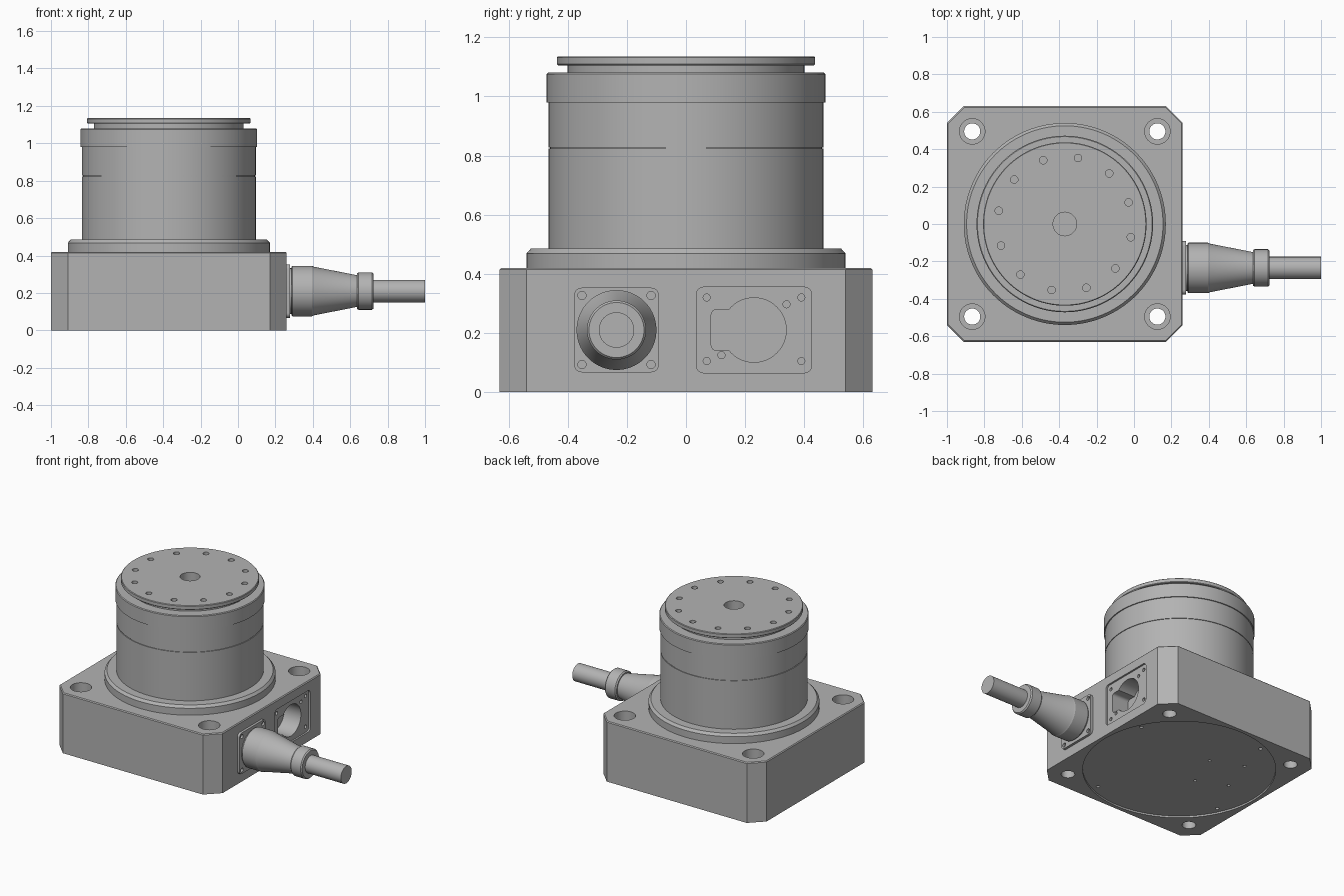
import bpy, bmesh
from math import pi, sin, cos, radians
from mathutils import Matrix, Vector

if "Cube" in bpy.data.objects:
    bpy.data.objects.remove(bpy.data.objects["Cube"], do_unlink=True)

GREY = (0.45, 0.45, 0.45, 1)
metal = bpy.data.materials.new("machined_grey")
metal.use_nodes = True
metal.diffuse_color = GREY
metal.node_tree.nodes["Principled BSDF"].inputs["Base Color"].default_value = GREY

CX = -0.37          # motor axis
SIDE = 0.26         # x of the connector face
ALONG_X = Matrix.Rotation(pi / 2, 4, 'Y')


def finish(name, bm):
    bmesh.ops.recalc_face_normals(bm, faces=bm.faces)
    mesh = bpy.data.meshes.new(name)
    bm.to_mesh(mesh)
    bm.free()
    mesh.materials.append(metal)
    ob = bpy.data.objects.new(name, mesh)
    bpy.context.collection.objects.link(ob)
    return ob


def lathe(name, profile, place, steps=96):
    """Turn an (r, z) profile about z, then move it into place."""
    bm = bmesh.new()
    verts = [bm.verts.new((r, 0, z)) for r, z in profile]
    edges = [bm.edges.new(pair) for pair in zip(verts, verts[1:])]
    bmesh.ops.spin(bm, geom=verts + edges, cent=(0, 0, 0), axis=(0, 0, 1),
                   angle=2 * pi, steps=steps)
    bmesh.ops.remove_doubles(bm, verts=bm.verts, dist=1e-5)
    bmesh.ops.transform(bm, matrix=place, verts=bm.verts)
    return finish(name, bm)


def rod(r, a, b, place, steps=24):
    return lathe("cutter", [(0, a), (r, a), (r, b), (0, b)], place, steps)


def block(name, low, high, axis, corner, segments=1, top=0):
    """Box with its edges along one axis cut or rounded."""
    bm = bmesh.new()
    low, high = Vector(low), Vector(high)
    bmesh.ops.create_cube(bm, size=1)
    for v in bm.verts:
        v.co = Vector(((low[i] + high[i]) / 2 + v.co[i] * (high[i] - low[i])) for i in range(3))
    along = [e for e in bm.edges
             if abs(e.verts[0].co[axis] - e.verts[1].co[axis]) > 1e-4]
    bmesh.ops.bevel(bm, geom=along, offset=corner, segments=segments,
                    profile=0.5, affect='EDGES')
    if top:
        rim = [e for e in bm.edges if all(v.co.z > high.z - 1e-4 for v in e.verts)]
        bmesh.ops.bevel(bm, geom=rim, offset=top, segments=1, affect='EDGES')
    return finish(name, bm)


def cut(target, cutter):
    mod = target.modifiers.new("cut", 'BOOLEAN')
    mod.operation, mod.solver, mod.object = 'DIFFERENCE', 'EXACT', cutter
    cutter.hide_render = True
    bpy.context.view_layer.objects.active = target
    bpy.ops.object.modifier_apply(modifier=mod.name)
    bpy.data.objects.remove(cutter, do_unlink=True)


def smooth(ob):
    bpy.ops.object.select_all(action='DESELECT')
    ob.select_set(True)
    bpy.context.view_layer.objects.active = ob
    bpy.ops.object.shade_smooth_by_angle(angle=radians(25))


def at(x, y, z=0):
    return Matrix.Translation((x, y, z))


def on_side(y, z):
    return at(SIDE, y, z) @ ALONG_X


# Square base with cut corners
base = block("base", (-1, -0.63, 0), (SIDE, 0.63, 0.42), 2, 0.09, top=0.006)

# Counterbored mounting holes
for sx in (-1, 1):
    for sy in (-1, 1):
        spot = at(CX + sx * 0.495, sy * 0.495)
        cut(base, lathe("cutter", [(0, -0.1), (0.043, -0.1), (0.043, 0.2), (0.068, 0.2),
                                   (0.068, 0.5), (0, 0.5)], spot, 40))

# Shallow round recess underneath with small holes
cut(base, rod(0.605, -0.1, 0.012, at(CX, 0), 96))
for k in range(4):
    a = radians(25 + 90 * k)
    cut(base, rod(0.012, -0.05, 0.06, at(CX + 0.562 * cos(a), 0.562 * sin(a)), 16))
for x, y in ((-0.09, 0.19), (-0.18, -0.06), (-0.3, 0.28), (-0.38, 0.03)):
    cut(base, rod(0.01, -0.05, 0.06, at(CX + x, y), 16))

# Socket: sunken plate, keyhole cavity and screw holes
cut(base, block("cutter", (SIDE - 0.012, 0.035, 0.065), (SIDE + 0.1, 0.425, 0.355), 0, 0.025, 5))
cut(base, rod(0.109, -0.14, 0.1, on_side(0.23, 0.21), 48))
cut(base, block("cutter", (SIDE - 0.14, 0.085, 0.14), (SIDE + 0.1, 0.2, 0.28), 0, 0.02, 4))
for y, z in ((0.07, 0.105), (0.07, 0.32), (0.39, 0.105), (0.39, 0.32), (0.34, 0.297), (0.12, 0.125)):
    cut(base, rod(0.012, -0.06, 0.1, on_side(y, z), 16))
smooth(base)

# Motor body: flange, barrel with groove, upper ring, neck and output disc
body = lathe("motor_body", [
    (0, 0.4), (0.54, 0.4), (0.54, 0.468), (0.525, 0.485), (0.465, 0.485),
    (0.465, 0.823), (0.46, 0.823), (0.46, 0.828), (0.465, 0.828),
    (0.465, 0.98), (0.472, 0.98), (0.472, 1.075), (0.467, 1.08), (0.4, 1.08),
    (0.4, 1.105), (0.433, 1.105), (0.437, 1.109), (0.437, 1.131),
    (0.433, 1.135), (0, 1.135)], at(CX, 0), 128)
cut(body, rod(0.063, 0.88, 1.3, at(CX, 0), 48))
for k in range(12):
    a = radians(18.7 + 30 * k)
    cut(body, rod(0.02, 1.06, 1.3, at(CX + 0.36 * cos(a), 0.36 * sin(a)), 20))
smooth(body)

# Connector plate with four screw holes
CY, CZ = -0.235, 0.21
plate = block("connector_plate", (SIDE - 0.01, CY - 0.143, CZ - 0.143),
              (SIDE + 0.017, CY + 0.143, CZ + 0.143), 0, 0.025, 5)
for sy in (-1, 1):
    for sz in (-1, 1):
        cut(plate, rod(0.014, 0.002, 0.1, on_side(CY + sy * 0.117, CZ + sz * 0.117), 20))
smooth(plate)

# Plug, tapered strain relief and collar
plug = lathe("cable_plug", [
    (0, 0), (0.122, 0), (0.122, 0.025), (0.13, 0.025), (0.135, 0.032), (0.135, 0.135),
    (0.13, 0.145), (0.085, 0.375), (0.093, 0.375), (0.1, 0.383), (0.1, 0.457),
    (0.093, 0.465), (0, 0.465)], on_side(CY, CZ))
smooth(plug)

# Cable stub
cable = rod(0.06, 0.45, 0.74, on_side(CY, CZ), 48)
cable.name = cable.data.name = "cable"
smooth(cable)
